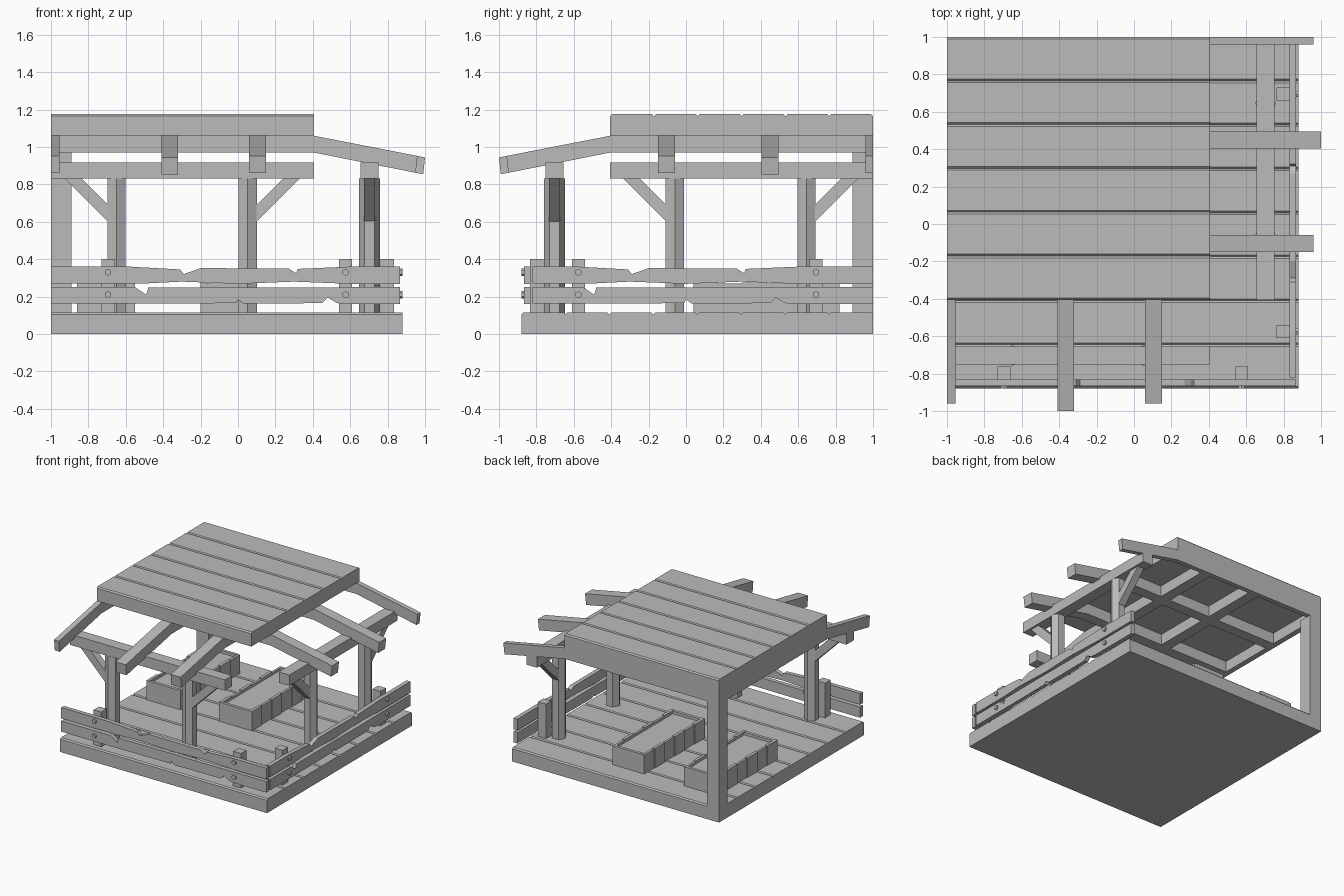
import bpy, bmesh, math
from mathutils import Vector

cube = bpy.data.objects.get("Cube")
if cube:
    bpy.data.objects.remove(cube, do_unlink=True)

grey = bpy.data.materials.new("plain grey")
grey.use_nodes = True
colour = (0.5, 0.5, 0.5, 1)
grey.diffuse_color = colour
grey.node_tree.nodes["Principled BSDF"].inputs["Base Color"].default_value = colour


def prism(name, outline, axis, a, b):
    """Extrude a 2D outline along an axis; x takes (y, z), y takes (x, z), z takes (x, y)."""
    def place(p, t):
        u, v = p
        return {"x": (t, u, v), "y": (u, t, v), "z": (u, v, t)}[axis]
    bm = bmesh.new()
    low = [bm.verts.new(place(p, a)) for p in outline]
    high = [bm.verts.new(place(p, b)) for p in outline]
    bm.faces.new(low)
    bm.faces.new(high)
    for i in range(len(outline)):
        j = (i + 1) % len(outline)
        bm.faces.new((low[i], low[j], high[j], high[i]))
    bmesh.ops.recalc_face_normals(bm, faces=bm.faces)
    mesh = bpy.data.meshes.new(name)
    bm.to_mesh(mesh)
    bm.free()
    mesh.materials.append(grey)
    obj = bpy.data.objects.new(name, mesh)
    bpy.context.collection.objects.link(obj)
    return obj


def box(name, x, y, z):
    outline = [(x[0], y[0]), (x[1], y[0]), (x[1], y[1]), (x[0], y[1])]
    return prism(name, outline, "z", *z)


def hexagon(centre, radius, turn=0):
    angles = [math.radians(turn + 60 * i) for i in range(6)]
    return [(centre[0] + radius * math.cos(t), centre[1] + radius * math.sin(t)) for t in angles]


def deck(name, x, y, z, boards):
    """Slab of boards running along x, with a groove at every joint."""
    chamfer = 0.01
    width = (y[1] - y[0]) / boards
    outline = [(y[0], z[0])]
    for i in range(boards):
        start = y[0] + i * width
        end = start + width
        outline += [(start, z[1] - chamfer), (start + chamfer, z[1]),
                    (end - chamfer, z[1])]
    outline += [(y[1], z[1] - chamfer), (y[1], z[0])]
    prism(name, outline, "x", *x)


# Floor and flat roof
deck("floor_deck", (-1, 0.88), (-0.88, 1), (0, 0.115), 8)
deck("roof_deck", (-1, 0.405), (-0.405, 1), (1.06, 1.175), 6)


# Bent rafters: flat under the roof, sloping outside it
def rafter_outline(inner, reach):
    """Outline from the closed side to the overhanging end; reach is positive."""
    bend, slope = 0.405, 0.195
    drop = (reach - bend) * slope
    return [(inner, 0.97), (inner, 1.06), (bend, 1.06), (reach, 1.06 - drop),
            (reach - 0.01, 0.97 - drop), (bend, 0.97)]


for x0, x1, reach in ((-1, -0.955, 0.96), (-0.41, -0.32, 1), (0.06, 0.15, 0.96)):
    outline = [(-u, z) for u, z in rafter_outline(-1, reach)]
    prism("front_rafter", outline, "x", x0, x1)
for y0, y1, reach in ((0.96, 1, 0.96), (0.405, 0.495, 1), (-0.15, -0.06, 0.96)):
    prism("side_rafter", rafter_outline(-1, reach), "y", y0, y1)

# Plates carrying the rafters
box("front_plate", (-1, 0.405), (-0.75, -0.655), (0.83, 0.918))
box("side_plate", (0.655, 0.75), (-0.405, 1), (0.83, 0.918))

# Six-sided posts and the square corner post
for x in (-0.65, 0.052):
    prism("front_post", hexagon((x, -0.703), 0.056, 30), "z", 0.1, 0.83)
for y in (-0.06, 0.645):
    prism("side_post", hexagon((0.703, y), 0.056), "z", 0.1, 0.83)
box("corner_post", (-1, -0.89), (0.89, 1), (0.1, 0.97))


# Diagonal braces
def brace_outline(start, side):
    points = [(0, 0.6), (0, 0.69), (0.145, 0.835), (0.235, 0.835)]
    return [(start + side * u, z) for u, z in points]


for start, side in ((-0.695, -1), (0.1, 1)):
    prism("front_brace", brace_outline(start, side), "y", -0.733, -0.673)
for start, side in ((-0.105, -1), (0.69, 1)):
    prism("side_brace", brace_outline(start, side), "x", 0.673, 0.733)

# Weathered rails: chipped top and bottom edges between the two ends
UPPER_TOP = [(-0.58, 0.36), (-0.31, 0.345), (-0.29, 0.32), (-0.2, 0.352),
             (0.27, 0.35), (0.31, 0.325), (0.32, 0.348), (0.6, 0.36)]
UPPER_BOTTOM = [(0.6, 0.268), (0.3, 0.28), (0, 0.268), (-0.3, 0.28), (-0.5, 0.27)]
LOWER_TOP = [(-0.55, 0.25), (-0.49, 0.21), (-0.48, 0.248), (-0.03, 0.25),
             (0.3, 0.248), (0.6, 0.25)]
LOWER_BOTTOM = [(0.58, 0.16), (0.53, 0.165), (0.48, 0.195), (0.45, 0.165),
                (0.03, 0.162), (0, 0.185), (-0.01, 0.165), (-0.5, 0.162)]


def rail_outline(top, bottom, a, b):
    return [(a, top[0][1])] + top + [(b, top[-1][1]), (b, bottom[0][1])] + bottom \
        + [(a, bottom[-1][1])]


for level, top, bottom in (("upper", UPPER_TOP, UPPER_BOTTOM), ("lower", LOWER_TOP, LOWER_BOTTOM)):
    prism(level + "_front_rail", rail_outline(top, bottom, -1, 0.865), "y", -0.867, -0.832)
    prism(level + "_side_rail", rail_outline(top, bottom, -0.82, 1), "x", 0.832, 0.867)

# Short rail posts with hexagonal bolts
for u in (-0.695, 0.575):
    box("front_rail_post", (u - 0.035, u + 0.035), (-0.833, -0.762), (0.1, 0.4))
    for z in (0.33, 0.21):
        prism("front_bolt", hexagon((u, z), 0.019, 30), "y", -0.88, -0.86)
for u in (-0.575, 0.695):
    box("side_rail_post", (0.762, 0.833), (u - 0.035, u + 0.035), (0.1, 0.4))
    for z in (0.33, 0.21):
        prism("side_bolt", hexagon((u, z), 0.019, 30), "x", 0.86, 0.88)

# Two long planter boxes with upright boards and a sunken filling
for x0, x1 in ((-0.86, -0.55), (-0.2, 0.1)):
    y0, y1, wall = 0.04, 0.82, 0.025
    boards = 6
    step = (y1 - y0) / boards
    for i in range(boards):
        inset = 0.006 * (i % 2)
        top = 0.275 - inset
        span = (y0 + i * step, y0 + (i + 1) * step)
        box("planter_side_board", (x0 + inset, x0 + wall), span, (0.1, top))
        box("planter_side_board", (x1 - wall, x1 - inset), span, (0.1, top))
    half = (x0 + x1) / 2
    for a, b in ((x0 + wall, half), (half, x1 - wall)):
        box("planter_end_board", (a, b), (y0, y0 + wall), (0.1, 0.272))
        box("planter_end_board", (a, b), (y1 - wall, y1), (0.1, 0.272))
    box("planter_filling", (x0 + wall, x1 - wall), (y0 + wall, y1 - wall), (0.1, 0.25))
